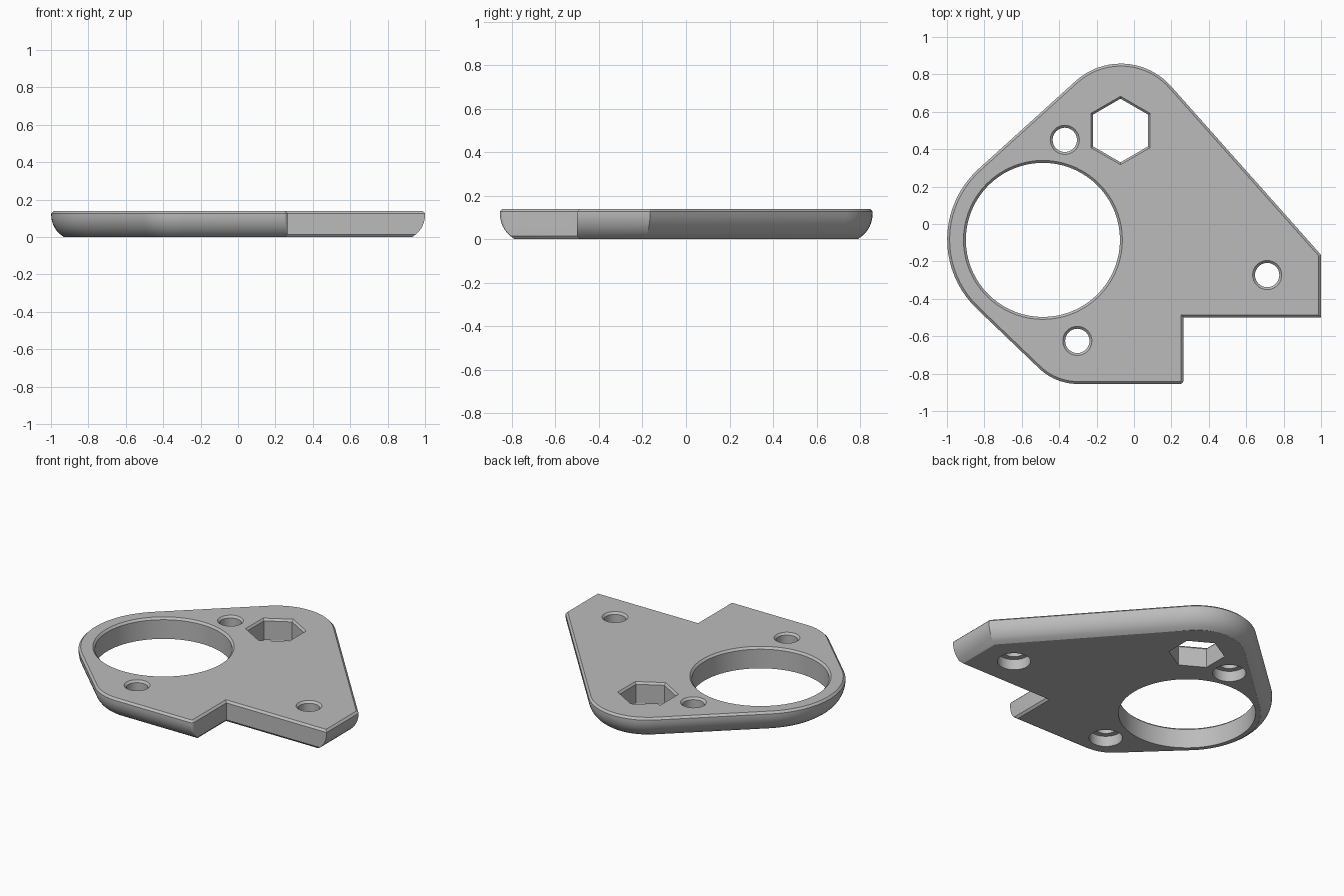
import bpy, bmesh, math
from mathutils import Vector

if "Cube" in bpy.data.objects:
    bpy.data.objects.remove(bpy.data.objects["Cube"], do_unlink=True)

T = 0.14          # plate thickness
CHAMFER = 0.013   # small bevel on upper edges

grey = bpy.data.materials.new("plain_grey")
grey.use_nodes = True
colour = (0.5, 0.5, 0.5, 1)
grey.diffuse_color = colour
grey.node_tree.nodes["Principled BSDF"].inputs["Base Color"].default_value = colour

# Outline, counter-clockwise: x, y, fillet radius, whether the next edge is rounded below
CORNERS = [
    (1.0, -0.165, 0, True),
    (-0.043, 1.008, 0.36, True),
    (-1.237, -0.073, 0.51, True),
    (-0.421, -0.855, 0.30, True),
    (0.265, -0.855, 0.02, False),
    (0.265, -0.50, 0, False),
    (1.0, -0.50, 0, True),
]


def loft(name, rings):
    """Closed solid through rings of equal point count, listed bottom to top."""
    bm = bmesh.new()
    loops = [[bm.verts.new(p) for p in ring] for ring in rings]
    n = len(loops[0])
    for lower, upper in zip(loops, loops[1:]):
        for i in range(n):
            j = (i + 1) % n
            bm.faces.new((lower[i], lower[j], upper[j], upper[i]))
    bm.faces.new(loops[0][::-1])
    bm.faces.new(loops[-1])
    bmesh.ops.recalc_face_normals(bm, faces=bm.faces)
    mesh = bpy.data.meshes.new(name)
    bm.to_mesh(mesh)
    bm.free()
    mesh.materials.append(grey)
    ob = bpy.data.objects.new(name, mesh)
    bpy.context.collection.objects.link(ob)
    return ob


def outline(z, inset_round, inset_notch):
    """Filleted outline with a separate inset for rounded and notch edges."""
    pts = [Vector(c[:2]) for c in CORNERS]
    n = len(pts)
    normals, insets = [], []
    for i in range(n):
        d = (pts[(i + 1) % n] - pts[i]).normalized()
        normals.append(Vector((d.y, -d.x)))
        insets.append(inset_round if CORNERS[i][3] else inset_notch)

    def corner(i, extra):
        a, b = normals[i - 1], normals[i]
        sa = a.dot(pts[i]) - insets[i - 1] - extra
        sb = b.dot(pts[i]) - insets[i] - extra
        det = a.x * b.y - a.y * b.x
        return Vector(((sa * b.y - sb * a.y) / det, (a.x * sb - b.x * sa) / det))

    ring = []
    for i in range(n):
        radius = CORNERS[i][2]
        if radius == 0:
            ring.append((*corner(i, 0), z))
            continue
        r = max(radius - (insets[i - 1] + insets[i]) / 2, 0.004)
        centre = corner(i, r)
        start = math.atan2(normals[i - 1].y, normals[i - 1].x)
        end = math.atan2(normals[i].y, normals[i].x)
        sweep = (end - start) % math.tau
        steps = 20 if radius > 0.1 else 5
        for k in range(steps + 1):
            t = start + sweep * k / steps
            ring.append((centre.x + r * math.cos(t), centre.y + r * math.sin(t), z))
    return ring


# Plate: round lower edge, upright band, small upper chamfer
R, RISE, STEPS = 0.135, 0.118, 8
levels = []
for k in range(STEPS + 1):
    z = RISE * k / STEPS
    inset = R - math.sqrt(R * R - (RISE - z) ** 2)
    levels.append(outline(z, inset, max(0.012 - z, 0)))
levels.append(outline(T - CHAMFER, 0, 0))
levels.append(outline(T, CHAMFER, CHAMFER))
plate = loft("mounting_plate", levels)


def cut(x, y, profile, sides, turn=0):
    """Remove a hole given as (radius, height) steps from the plate."""
    rings = []
    for r, z in profile:
        angles = [turn + math.tau * k / sides for k in range(sides)]
        rings.append([(x + r * math.cos(a), y + r * math.sin(a), z) for a in angles])
    cutter = loft("hole_cutter", rings)
    cutter.hide_render = True
    mod = plate.modifiers.new("hole", 'BOOLEAN')
    mod.operation = 'DIFFERENCE'
    mod.solver = 'EXACT'
    mod.object = cutter
    bpy.ops.object.select_all(action='DESELECT')
    bpy.context.view_layer.objects.active = plate
    plate.select_set(True)
    bpy.ops.object.modifier_apply(modifier=mod.name)
    bpy.data.objects.remove(cutter, do_unlink=True)


def chamfered(r):
    """Straight hole that widens at the upper face."""
    return [(r, -0.05), (r, T - CHAMFER), (r + 2 * CHAMFER, T + CHAMFER)]


# Large bearing opening and hexagonal opening
cut(-0.487, -0.085, chamfered(0.412), 72)
cut(-0.072, 0.50, chamfered(0.17), 6, math.pi / 2)

# Screw holes, counterbored from below
for x, y in ((-0.37, 0.45), (0.712, -0.273), (-0.303, -0.625)):
    cut(x, y, [(0.1, -0.05), (0.1, 0.07)] + [(0.065, 0.07)] + chamfered(0.065)[1:], 32)

# Smooth shading with crisp edges
bpy.ops.object.select_all(action='DESELECT')
bpy.context.view_layer.objects.active = plate
plate.select_set(True)
bpy.ops.object.shade_smooth_by_angle(angle=math.radians(25))
